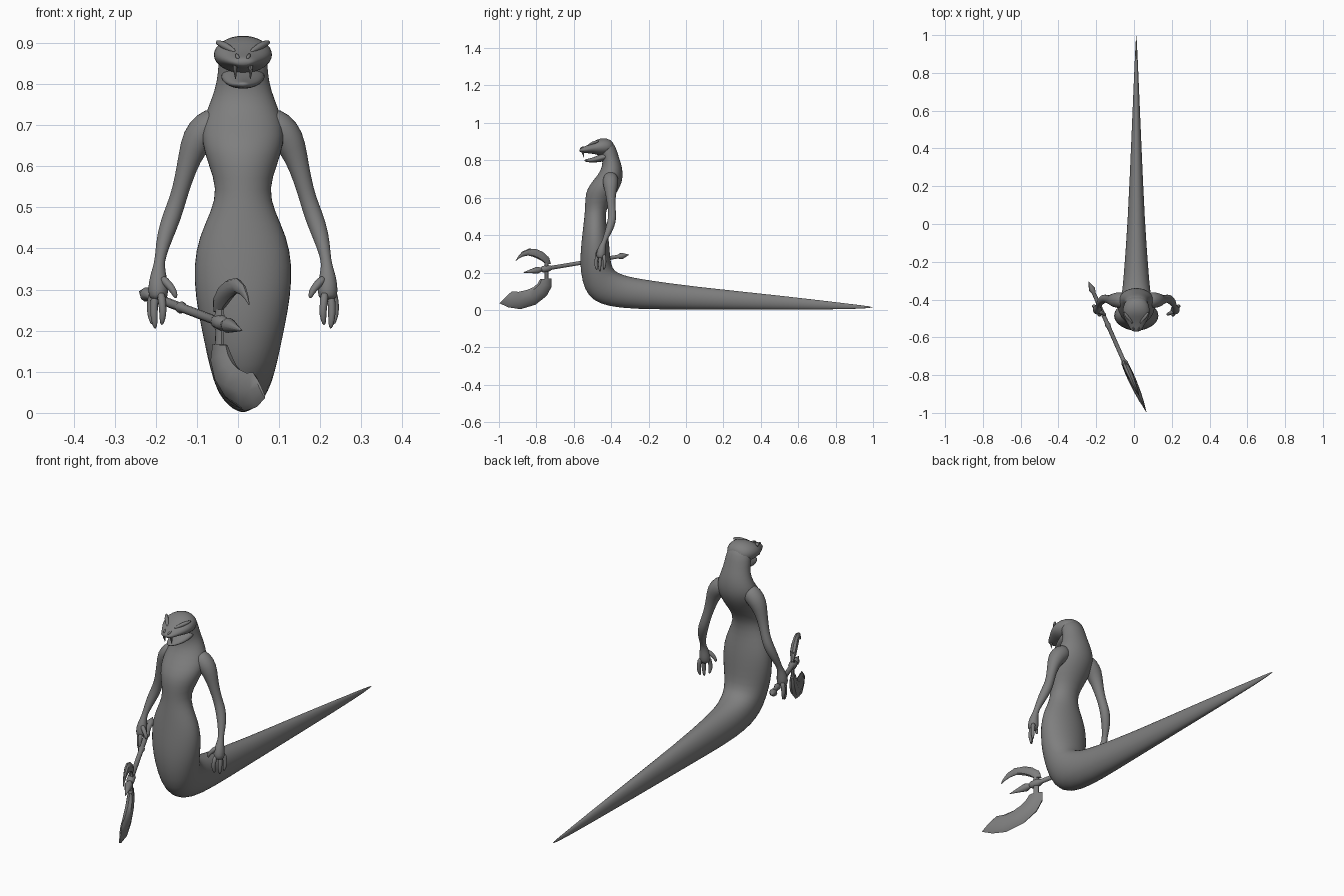
import bpy, bmesh, math
from mathutils import Vector

CX = 0.012  # body centre line
grey = bpy.data.materials.new("dull_grey")
grey.diffuse_color = (0.21, 0.21, 0.21, 1)


def skin(name, rings, subdiv=1):
    """Bridge rings of points into a closed, smooth object."""
    bm = bmesh.new()
    loops = [[bm.verts.new(p) for p in ring] for ring in rings]
    n = len(loops[0])
    for a, b in zip(loops, loops[1:]):
        for i in range(n):
            j = (i + 1) % n
            bm.faces.new((a[i], a[j], b[j], b[i]))
    bm.faces.new(loops[0])
    bm.faces.new(loops[-1])
    bmesh.ops.recalc_face_normals(bm, faces=bm.faces)
    me = bpy.data.meshes.new(name)
    bm.to_mesh(me)
    bm.free()
    ob = bpy.data.objects.new(name, me)
    bpy.context.collection.objects.link(ob)
    me.materials.append(grey)
    for p in me.polygons:
        p.use_smooth = True
    if subdiv:
        ob.modifiers.new("smooth", 'SUBSURF').levels = subdiv
        ob.modifiers["smooth"].render_levels = subdiv
    else:
        bpy.ops.object.select_all(action='DESELECT')
        ob.select_set(True)
        bpy.context.view_layer.objects.active = ob
        bpy.ops.object.shade_smooth_by_angle(angle=math.radians(40))
    return ob


def loft(name, sections, n=16, x_at=lambda y: CX, subdiv=1):
    """Sections are (front y, front z, back y, back z, half width)."""
    rings = []
    for fy, fz, by, bz, w in sections:
        ring = []
        for i in range(n):
            a = 2 * math.pi * i / n
            s = math.sin(a)
            y = (fy + by) / 2 + (fy - by) / 2 * s
            z = (fz + bz) / 2 + (fz - bz) / 2 * s
            ring.append((x_at(y) + w * math.cos(a), y, z))
        rings.append(ring)
    return skin(name, rings, subdiv)


def tube(name, pts, n=10, side=1, subdiv=1):
    """Round tube through (x, y, z, radius); x is measured from the centre line."""
    P = [Vector((CX + side * p[0], p[1], p[2])) for p in pts]
    rings = []
    for k, c in enumerate(P):
        d = (P[min(k + 1, len(P) - 1)] - P[max(k - 1, 0)]).normalized()
        u = d.cross(Vector((0, 1, 0.3))).normalized()
        v = d.cross(u)
        r = pts[k][3]
        rings.append([c + r * (u * math.cos(2 * math.pi * i / n) + v * math.sin(2 * math.pi * i / n))
                      for i in range(n)])
    return skin(name, rings, subdiv)


# Hooded neck, torso, hips and the long tail
loft("body", [
    (-.46, .905, -.40, .905, .035), (-.47, .875, -.375, .875, .06),
    (-.455, .83, -.36, .82, .061), (-.445, .79, -.345, .78, .069),
    (-.455, .745, -.338, .74, .086), (-.49, .70, -.338, .70, .102),
    (-.53, .65, -.35, .66, .101), (-.54, .60, -.38, .61, .085),
    (-.54, .54, -.425, .55, .063), (-.545, .49, -.43, .49, .078),
    (-.552, .43, -.42, .43, .108), (-.56, .36, -.41, .36, .122),
    (-.567, .28, -.405, .28, .117), (-.564, .20, -.395, .22, .103),
    (-.545, .11, -.36, .195, .091), (-.50, .05, -.31, .18, .081),
    (-.42, .018, -.26, .17, .073), (-.28, .003, -.2, .16, .065),
    (0, .001, 0, .130, .046), (.5, .001, .5, .078, .024),
    (.9, .003, .9, .03, .007), (1, .012, 1, .017, .001)], 20)

# Skull and snout, given as y, top, bottom, half width
loft("skull", [(y, t, y, b, w) for y, t, b, w in [
    (-.385, .89, .85, .03), (-.405, .913, .83, .058), (-.44, .921, .823, .072),
    (-.475, .914, .828, .074), (-.505, .894, .836, .062), (-.535, .877, .838, .043),
    (-.56, .867, .841, .031), (-.57, .860, .846, .016)]])

# Lower jaw, hanging open
loft("lower_jaw", [(y, t, y, b, w) for y, t, b, w in [
    (-.41, .85, .80, .058), (-.445, .84, .793, .056), (-.475, .825, .788, .047),
    (-.505, .813, .788, .034), (-.53, .807, .790, .02), (-.543, .804, .795, .009)]], 12)

for s, side in ((1, "left"), (-1, "right")):
    # Face details
    tube(side + "_fang", [(.019, -.55, .85, .006), (.019, -.55, .835, .005),
                          (.018, -.545, .812, .0008)], 8, s, 0)
    tube(side + "_brow", [(.018, -.528, .878, .004), (.032, -.508, .886, .009),
                          (.05, -.49, .897, .010), (.066, -.465, .903, .005)], 8, s)
    tube(side + "_eye", [(.033, -.512, .871, .004), (.042, -.502, .874, .008),
                         (.053, -.492, .879, .004)], 8, s)
    tube(side + "_nostril", [(.010, -.566, .862, .003), (.014, -.557, .867, .006),
                             (.016, -.545, .873, .003)], 8, s)
    # Arm from the shoulder to the palm
    tube(side + "_arm", [
        (.05, -.405, .72, .035), (.085, -.403, .695, .045), (.113, -.403, .665, .041),
        (.13, -.402, .62, .029), (.144, -.40, .57, .023), (.158, -.395, .52, .021),
        (.172, -.395, .48, .024), (.190, -.41, .43, .021), (.200, -.43, .385, .014),
        (.204, -.44, .36, .013), (.206, -.45, .33, .022), (.206, -.455, .295, .027),
        (.206, -.458, .272, .020)], 12, s)
    # Thumb and three fingers
    digits = {
        "thumb": [(.200, -.46, .33, .012), (.180, -.472, .312, .011),
                  (.166, -.478, .293, .009), (.163, -.478, .278, .004)],
        "front_finger": [(.200, -.47, .295, .012), (.196, -.482, .265, .010),
                         (.194, -.482, .238, .010), (.198, -.476, .212, .004)],
        "middle_finger": [(.212, -.457, .295, .012), (.217, -.46, .26, .010),
                          (.216, -.462, .23, .010), (.213, -.46, .203, .004)],
        "back_finger": [(.216, -.44, .30, .013), (.225, -.435, .268, .010),
                        (.225, -.435, .24, .010), (.220, -.44, .213, .004)]}
    for digit, pts in digits.items():
        tube(side + "_" + digit, pts, 8, s)


# Axe: everything lies in one upright plane that follows the shaft
def axe_x(y):
    return -.24 - .442 * (y + .305)


def on_shaft(y, r):
    return (axe_x(y) - CX, y, .295 + (y + .305) * .168, r)


tube("axe_shaft", [on_shaft(y, r) for y, r in [
    (-.305, .001), (-.345, .018), (-.365, .010), (-.41, .011), (-.43, .015),
    (-.445, .011), (-.52, .011), (-.535, .015), (-.55, .011), (-.72, .011),
    (-.735, .018), (-.765, .018), (-.775, .011), (-.795, .019), (-.87, .001)]], 10, 1, 0)

# Post that carries both blades
loft("blade_post", [(-.757, z, -.735, z, w) for z, w in [
    (.285, .010), (.25, .009), (.22, .016), (.20, .009), (.14, .012)]], 8, axe_x, 0)

# Upper hook, outer edge then inner edge
loft("upper_hook", [
    (-.722, .245, -.755, .25, .009), (-.732, .28, -.772, .262, .017),
    (-.765, .31, -.795, .275, .018), (-.80, .325, -.82, .285, .016),
    (-.84, .328, -.845, .291, .013), (-.877, .311, -.87, .286, .009),
    (-.90, .283, -.893, .275, .005), (-.911, .262, -.909, .262, .001)], 8, axe_x, 0)

# Lower crescent blade, outer edge then inner edge
loft("lower_blade", [
    (-.718, .168, -.78, .165, .012), (-.718, .125, -.792, .142, .020),
    (-.745, .075, -.815, .122, .022), (-.805, .028, -.85, .107, .022),
    (-.885, .004, -.895, .097, .018), (-.95, .014, -.93, .099, .012),
    (-.998, .036, -.945, .088, .003)], 8, axe_x, 0)
